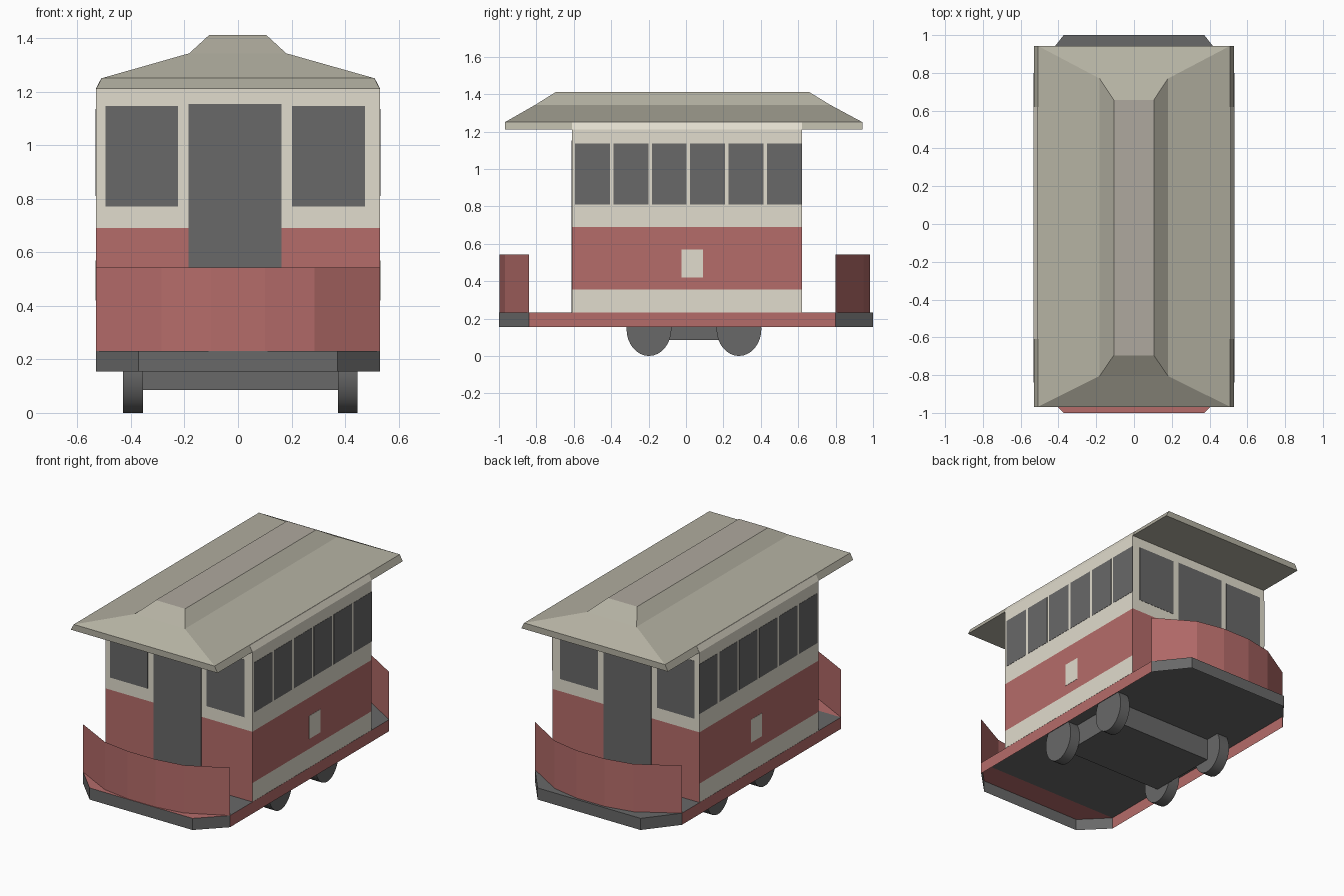
import bpy, bmesh, math

if "Cube" in bpy.data.objects:
    bpy.data.objects.remove(bpy.data.objects["Cube"])


def material(name, rgb):
    m = bpy.data.materials.new(name)
    lin = [((c / 255 + 0.055) / 1.055) ** 2.4 for c in rgb]
    m.diffuse_color = (*lin, 1)
    m.use_nodes = True
    m.node_tree.nodes["Principled BSDF"].inputs["Base Color"].default_value = m.diffuse_color
    return m


CREAM = material("cream paint", (225, 220, 205))
RED = material("red paint", (181, 108, 106))
GREY = material("dark grey", (104, 104, 104))
ROOF = material("roof olive", (180, 177, 162))
RIDGE = material("roof ridge grey", (175, 169, 159))


def finish(name, bm, mats, rule=None, closed=True):
    if closed:
        bmesh.ops.recalc_face_normals(bm, faces=bm.faces)
    bm.normal_update()
    if rule:
        for f in bm.faces:
            f.material_index = rule(f.calc_center_median(), f.normal)
    me = bpy.data.meshes.new(name)
    bm.to_mesh(me)
    bm.free()
    for m in mats:
        me.materials.append(m)
    ob = bpy.data.objects.new(name, me)
    bpy.context.collection.objects.link(ob)
    return ob


def loft(name, rings, mats, rule=None):
    """Closed solid through a stack of outlines given as (z, [(x, y), ...])."""
    bm = bmesh.new()
    loops = [[bm.verts.new((x, y, z)) for x, y in pts] for z, pts in rings]
    n = len(loops[0])
    for a, b in zip(loops, loops[1:]):
        for i in range(n):
            j = (i + 1) % n
            bm.faces.new((a[i], a[j], b[j], b[i]))
    bm.faces.new(loops[0])
    bm.faces.new(loops[-1])
    return finish(name, bm, mats, rule)


def wall(name, path, z0, z1, mat):
    """Upright sheet along a path; the outside is on the right of the path."""
    bm = bmesh.new()
    lo, hi = [[bm.verts.new((x, y, z)) for x, y in path] for z in (z0, z1)]
    for i in range(len(path) - 1):
        bm.faces.new((lo[i], lo[i + 1], hi[i + 1], hi[i]))
    return finish(name, bm, [mat], closed=False)


def deck(name, pts, z, mat):
    """Flat sheet facing up, points counter-clockwise."""
    bm = bmesh.new()
    bm.faces.new([bm.verts.new((x, y, z)) for x, y in pts])
    return finish(name, bm, [mat], closed=False)


def rect(x0, x1, y0, y1):
    return [(x0, y0), (x1, y0), (x1, y1), (x0, y1)]


def box(name, x0, x1, y0, y1, z0, z1, mat):
    return loft(name, [(z0, rect(x0, x1, y0, y1)), (z1, rect(x0, x1, y0, y1))], [mat])


W, Y0, Y1 = 0.531, -0.61, 0.62     # half width and cabin ends
F0, F1 = -0.84, 0.80               # where the platforms start to taper
Z0, Z1 = 0.155, 0.231              # rail bottom and deck height
T = 0.0015                         # plate thickness


# Cabin: painted bands, with the ends red down to the floor
def cabin_paint(c, n):
    if c.z > 0.69:
        return 0
    return 1 if c.z > 0.355 or abs(n.y) > 0.5 else 0


rings = [(z, rect(-W, W, Y0, Y1)) for z in (Z1 + 0.001, 0.355, 0.69, 1.211)]
rings.append((1.249, rect(-0.511, 0.511, Y0, Y1)))
loft("cabin", rings, [CREAM, RED], cabin_paint)

# Roof: hipped lower slope with a raised ridge
loft("roof", [(1.21, rect(-0.53, 0.53, -0.968, 0.943)),
              (1.25, rect(-0.509, 0.509, -0.968, 0.943)),
              (1.343, rect(-0.182, 0.18, -0.805, 0.77)),
              (1.412, rect(-0.107, 0.105, -0.695, 0.657))],
     [ROOF, RIDGE], lambda c, n: 1 if c.z > 1.4 else 0)

# Side windows and small side panels
for side, s in (("left", -1), ("right", 1)):
    xs = sorted((s * (W - T), s * (W + T)))
    for i in range(6):
        y = -0.594 + i * 0.2055
        box(f"{side}_window_{i + 1}", *xs, y, y + 0.187, 0.81, 1.135, GREY)
    box(f"{side}_panel", *xs, -0.025, 0.09, 0.42, 0.57, CREAM)

# End windows and doors
for end, y in (("front", Y0), ("back", Y1)):
    ys = (y - T, y + T)
    box(f"{end}_window_left", -0.495, -0.225, *ys, 0.77, 1.147, GREY)
    box(f"{end}_window_right", 0.202, 0.474, *ys, 0.77, 1.147, GREY)
    box(f"{end}_door", -0.184, 0.162, *ys, Z1 + 0.002, 1.153, GREY)

# Decks, open underneath
deck("main_deck", rect(-W, W, F0, F1), Z1, GREY)
front_rim = [(-W, F0), (-0.372, -1.0), (0.372, -1.0), (W, F0)]
back_rim = [(W, F1), (0.372, 1.0), (-0.372, 1.0), (-W, F1)]
deck("front_deck", front_rim, Z1, RED)
deck("back_deck", back_rim, Z1, GREY)

# Bumpers around the tapered ends, red rails along the sides
wall("front_bumper", front_rim, Z0, Z1, GREY)
wall("back_bumper", back_rim, Z0, Z1, GREY)
wall("right_rail", [(W, F0), (W, F1)], Z0, Z1, RED)
wall("left_rail", [(-W, F1), (-W, F0)], Z0, Z1, RED)

# Curved end aprons
for end, s, ys in (("front", 1, (F0, -0.968, -0.996)), ("back", -1, (F1, 0.948, 0.985))):
    half = list(zip((W, 0.285, 0.1), ys))
    path = [(-x, y) for x, y in half] + half[::-1]
    wall(f"{end}_apron", path[::s], Z1, 0.543, RED)

# Wheels, reaching up to the deck
for side, x0, x1 in (("left", -0.43, -0.355), ("right", 0.373, 0.446)):
    for end, yc in (("front", -0.198), ("back", 0.283)):
        bm = bmesh.new()
        bmesh.ops.create_cone(bm, cap_ends=True, segments=32, radius1=1, radius2=1, depth=1)
        for v in bm.verts:
            x, y, z = v.co
            v.co = ((x0 + x1) / 2 + z * (x1 - x0), yc + 0.12 * x, 0.145 + 0.145 * y)
        geom = bm.verts[:] + bm.edges[:] + bm.faces[:]
        bmesh.ops.bisect_plane(bm, geom=geom, plane_co=(0, 0, Z1 - 0.002),
                               plane_no=(0, 0, 1), clear_outer=True)
        bmesh.ops.holes_fill(bm, edges=[e for e in bm.edges if e.is_boundary])
        wheel = finish(f"{end}_{side}_wheel", bm, [GREY])
        bpy.context.view_layer.objects.active = wheel
        wheel.select_set(True)
        bpy.ops.object.shade_smooth_by_angle(angle=math.radians(30))
        wheel.select_set(False)

# Undercarriage between the wheels
box("undercarriage", -0.356, 0.374, -0.198, 0.283, 0.085, Z1 - 0.002, GREY)
